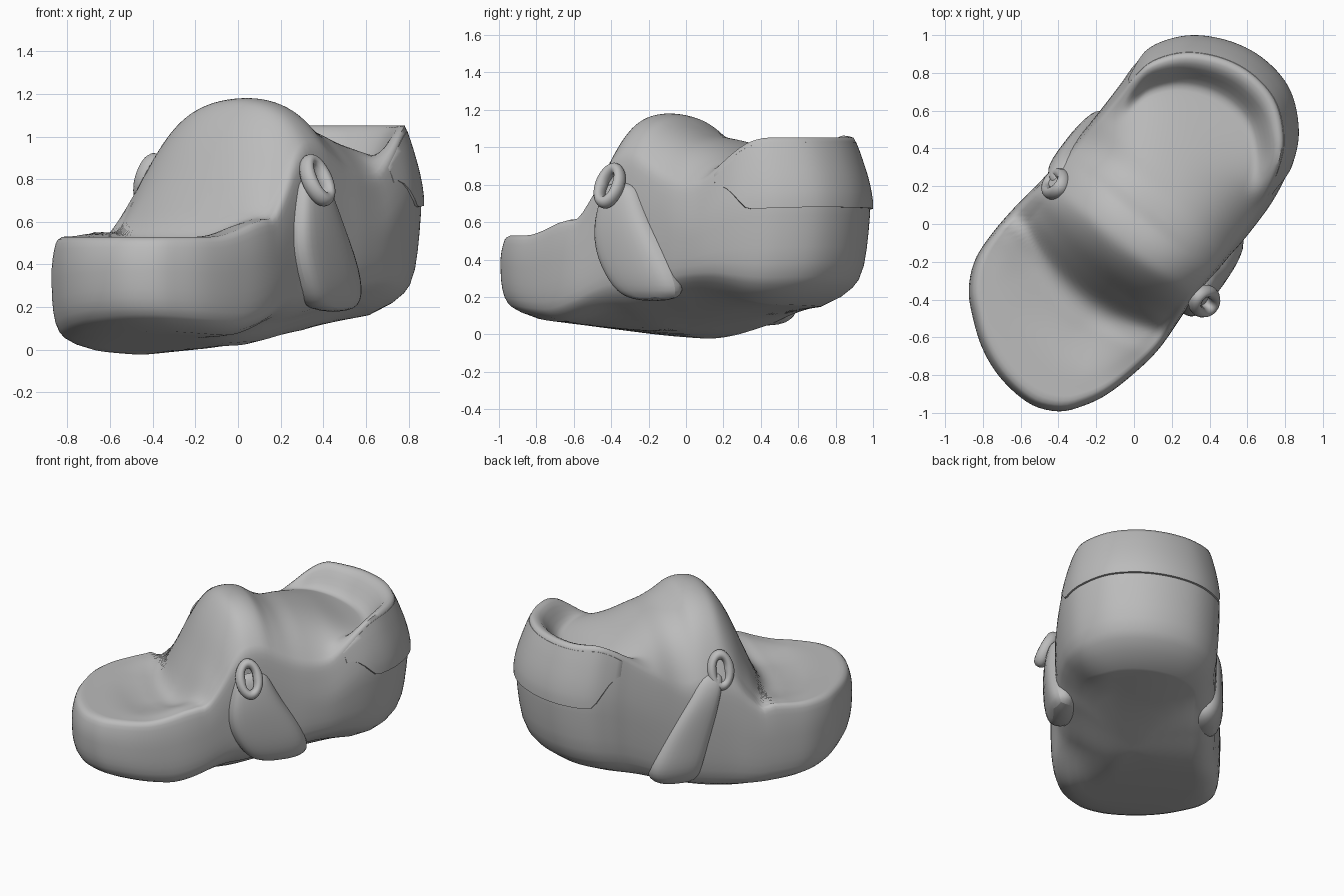
import bpy, bmesh, math
from mathutils import Vector

if "Cube" in bpy.data.objects:
    bpy.data.objects.remove(bpy.data.objects["Cube"])

grey = bpy.data.materials.new("clay grey")
grey.diffuse_color = (0.5, 0.5, 0.5, 1)
grey.use_nodes = True
grey.node_tree.nodes["Principled BSDF"].inputs["Base Color"].default_value = grey.diffuse_color
N = 160


def world(u, v, z):
    """u runs toe to heel along the diagonal, v runs towards the right side."""
    return Vector((0.62 * u + 0.785 * v, 0.785 * u - 0.62 * v, z))


def smooth(a, b, x):
    t = min(1, max(0, (x - a) / (b - a)))
    return t * t * (3 - 2 * t)


def curve(pts, x):
    """Smooth curve through (x, y) points."""
    if x <= pts[0][0]:
        return pts[0][1]
    for i in range(len(pts) - 1):
        (x0, y0), (x1, y1) = pts[i], pts[i + 1]
        if x <= x1:
            xa, ya = pts[max(i - 1, 0)]
            xb, yb = pts[min(i + 2, len(pts) - 1)]
            h, t = x1 - x0, (x - x0) / (x1 - x0)
            m0, m1 = (y1 - ya) / (x1 - xa) * h, (yb - y0) / (xb - x0) * h
            return ((2*t**3 - 3*t*t + 1) * y0 + (t**3 - 2*t*t + t) * m0
                    + (3*t*t - 2*t**3) * y1 + (t**3 - t*t) * m1)
    return pts[-1][1]


TOP = [(-1.1, .53), (-.8, .53), (-.6, .54), (-.46, .58), (-.36, .77), (-.25, 1.01),
       (-.16, 1.14), (-.08, 1.178), (.03, 1.168), (.12, 1.11), (.2, 1.07), (.32, 1.04),
       (.51, .98), (.7, .91), (.85, .88), (1.1, .88)]
CROWN = [(-.5, 0), (-.35, .4), (-.15, .95), (0, 1), (.2, .85), (.42, .55), (.7, .1), (.9, 0)]
BASE = [(-1.1, .11), (-.7, .05), (-.35, .02), (-.1, .015), (.2, .065), (.5, .115), (.8, .155),
        (1.1, .22)]
SIDE = [(0, .8), (.04, .89), (.1, .95), (.2, .98), (.35, .995), (.5, 1), (.72, 1),
        (.9, .985), (.97, .97), (1, .945)]
HEEL = [(0, .72), (.04, .83), (.1, .91), (.2, .95), (.35, .97), (.5, .982), (.6, .986),
        (.7, .975), (.8, .955), (.95, .915), (1, .895)]
# plan outline, from the toe tip round the left side, heel and right side
PLAN = [(-.40, -.99), (-.55, -.95), (-.70, -.82), (-.80, -.66), (-.855, -.48), (-.873, -.34),
        (-.84, -.19), (-.75, -.05), (-.62, .10), (-.49, .23), (-.36, .38), (-.22, .55),
        (-.07, .75), (-.0, .85), (.11, .95), (.30, 1.0), (.51, .968), (.69, .873), (.825, .714),
        (.873, .5), (.84, .317), (.746, .13), (.61, -.05), (.48, -.2), (.3, -.42), (.14, -.65),
        (.0, -.79), (-.15, -.905), (-.28, -.965)]

# smooth the outline and spread its points evenly
raw, n = [], len(PLAN)
for i in range(n):
    a, b, c, d = (Vector(PLAN[(i + k) % n]) for k in (-1, 0, 1, 2))
    for k in range(20):
        t = k / 20
        p = .5 * (2*b + (c - a) * t + (2*a - 5*b + 4*c - d) * t*t + (3*b - a - 3*c + d) * t**3)
        raw.append((.62 * p.x + .785 * p.y, .785 * p.x - .62 * p.y))
raw.append(raw[0])
length = [0]
for a, b in zip(raw, raw[1:]):
    length.append(length[-1] + math.dist(a, b))
RIM, j = [], 0
for i in range(N):
    d = length[-1] * i / N
    while length[j + 1] < d:
        j += 1
    f = (d - length[j]) / max(length[j + 1] - length[j], 1e-9)
    RIM.append(tuple(p + (q - p) * f for p, q in zip(raw[j], raw[j + 1])))


def top(u, v, s):
    """Upper surface: low toe, tall hump, then a hollow with a raised heel collar."""
    w = u - .45 * min(v * v, .2) * smooth(.1, -.3, u)
    d = v - .09 * smooth(.5, .1, u)
    drop = .6 * d**2 + 2 * d**4 if d < 0 else .9 * d**2 + 4 * d**4
    z = curve(TOP, w) - curve(CROWN, w) * drop
    z += .175 * smooth(.45, .85, u + (.1 if v < 0 else 0)) * smooth(.72, .87, s)
    z += .06 * smooth(-.75, -.42, u) * smooth(-.1, -.4, u) * smooth(.1, .45, v)
    return z - .035 * smooth(-.25, -.5, u) * smooth(-1, -.7, u) * smooth(.85, .5, s)


def base(u, v):
    lift = .13 * smooth(-.6, -.15, u) * smooth(.9, .3, u) * smooth(.12, .45, v)
    lift += .2 * v * v * smooth(.2, .6, u)
    return curve(BASE, u) + (.08 - .05 * smooth(0, .5, u)) * v + lift


def side_point(p, f, grow=0):
    h = smooth(.1, .8, p[0])
    s = curve(SIDE, f) * (1 - h) + curve(HEEL, f) * h
    u, v = p[0] * s, p[1] * s
    lo, hi = base(u, v), top(u, v, s)
    return world(u * (1 + grow), v * (1 + grow), lo + (hi - lo) * f)


def make(name, bm, angle=40):
    bmesh.ops.recalc_face_normals(bm, faces=bm.faces)
    me = bpy.data.meshes.new(name)
    bm.to_mesh(me)
    bm.free()
    ob = bpy.data.objects.new(name, me)
    bpy.context.collection.objects.link(ob)
    me.materials.append(grey)
    for o in bpy.context.selected_objects:
        o.select_set(False)
    bpy.context.view_layer.objects.active = ob
    ob.select_set(True)
    bpy.ops.object.shade_smooth_by_angle(angle=math.radians(angle))
    return ob


def loft(bm, rings):
    """Bridge closed rings of points and return their vertices."""
    vs = [[bm.verts.new(p) for p in r] for r in rings]
    for a, b in zip(vs, vs[1:]):
        for i in range(len(a)):
            k = (i + 1) % len(a)
            bm.faces.new((a[i], a[k], b[k], b[i]))
    return vs


# body: bottom, sides and sculpted top as nested rings
rings = []
for s in (.05, .2, .35, .5, .62, .7):
    rings.append([world(u * s, v * s, base(u * s, v * s)) for u, v in RIM])
for f in (0, .04, .08, .12, .2, .3, .4, .5, .6, .7, .8, .88, .94, .975, 1):
    rings.append([side_point(p, f) for p in RIM])
for k in range(1, 38):
    ring = []
    for u, v in RIM:
        h = smooth(.1, .8, u)
        s0 = .945 * (1 - h) + .895 * h
        s = s0 - (s0 - .02) * k / 37
        ring.append(world(u * s, v * s, top(u * s, v * s, s)))
    rings.append(ring)
bm = bmesh.new()
vs = loft(bm, rings)
bm.faces.new(vs[0])
bm.faces.new(vs[-1])
make("body", bm, 70)

# heel pad: raised panel wrapped round the upper heel, fading out at its ends
bm = bmesh.new()
grid = []
for p in [p for p in RIM if p[0] > .6]:
    low = .55 + .3 * smooth(.8, .6, p[0])
    g = .003 + .011 * smooth(.6, .75, p[0])
    col = [side_point(p, low, -.02)]
    col += [side_point(p, low + (.97 - low) * i / 8, g * (1 - i / 9)) for i in range(9)]
    col.append(side_point(p, .97, -.03))
    grid.append([bm.verts.new(c) for c in col])
for a, b in zip(grid, grid[1:]):
    for i in range(len(a) - 1):
        bm.faces.new((a[i], a[i + 1], b[i + 1], b[i]))
bm.faces.new(grid[0])
bm.faces.new(grid[-1])
make("heel_pad", bm)

# side straps: slanted bands, rows of (front, back, height, inset)
RIGHT = [(-.15, .04, .82, .05), (-.18, .08, .74, .02), (-.22, .15, .60, 0),
         (-.22, .25, .45, 0), (-.14, .33, .29, .01), (-.03, .33, .17, .05)]
LEFT = [(-.12, .05, .80, .07), (-.09, .11, .68, .01), (-.05, .24, .50, 0),
        (.0, .34, .32, 0), (.04, .42, .15, 0), (.07, .34, .04, .06)]
for name, sgn, out, table in (("right_strap", 1, .575, RIGHT), ("left_strap", -1, .56, LEFT)):
    bm = bmesh.new()
    rows = []
    for a, b, z, inset in table:
        o, d = out - inset, (b - a) * .15
        rows.append([world(a, sgn * .36, z), world(a, sgn * (o - .03), z),
                     world(a + d, sgn * o, z), world(b - d * 1.6, sgn * o, z),
                     world(b, sgn * (o - .05), z), world(b, sgn * .36, z)])
    vs = loft(bm, rows)
    bm.faces.new(vs[0])
    bm.faces.new(vs[-1])
    ob = make(name, bm, 60)
    m = ob.modifiers.new("round", 'SUBSURF')
    m.levels = m.render_levels = 2

# ear loops: elongated rings leaning against the hump
for name, sgn, v0, lean in (("right_ear_loop", 1, .545, .45), ("left_ear_loop", -1, .455, .3)):
    up = math.sqrt(1 - lean * lean)
    axis_long = Vector((0, lean, -up))
    axis_out = Vector((0, up, lean))
    bm = bmesh.new()
    rings = []
    for i in range(36):
        a = 2 * math.pi * i / 36
        radial = Vector((math.cos(a) * .058, 0, 0)) + axis_long * (math.sin(a) * .1)
        ring = []
        for k in range(12):
            b = 2 * math.pi * k / 12
            p = (Vector((-.09, v0, .795)) + radial
                 + radial.normalized() * (.032 * math.cos(b)) + axis_out * (.04 * math.sin(b)))
            ring.append(world(p.x, sgn * p.y, p.z))
        rings.append(ring)
    vs = loft(bm, rings)
    for i in range(12):
        k = (i + 1) % 12
        bm.faces.new((vs[-1][i], vs[-1][k], vs[0][k], vs[0][i]))
    # backing that closes the ring
    bm.faces.new([r[9] for r in vs])
    make(name, bm, 60)
